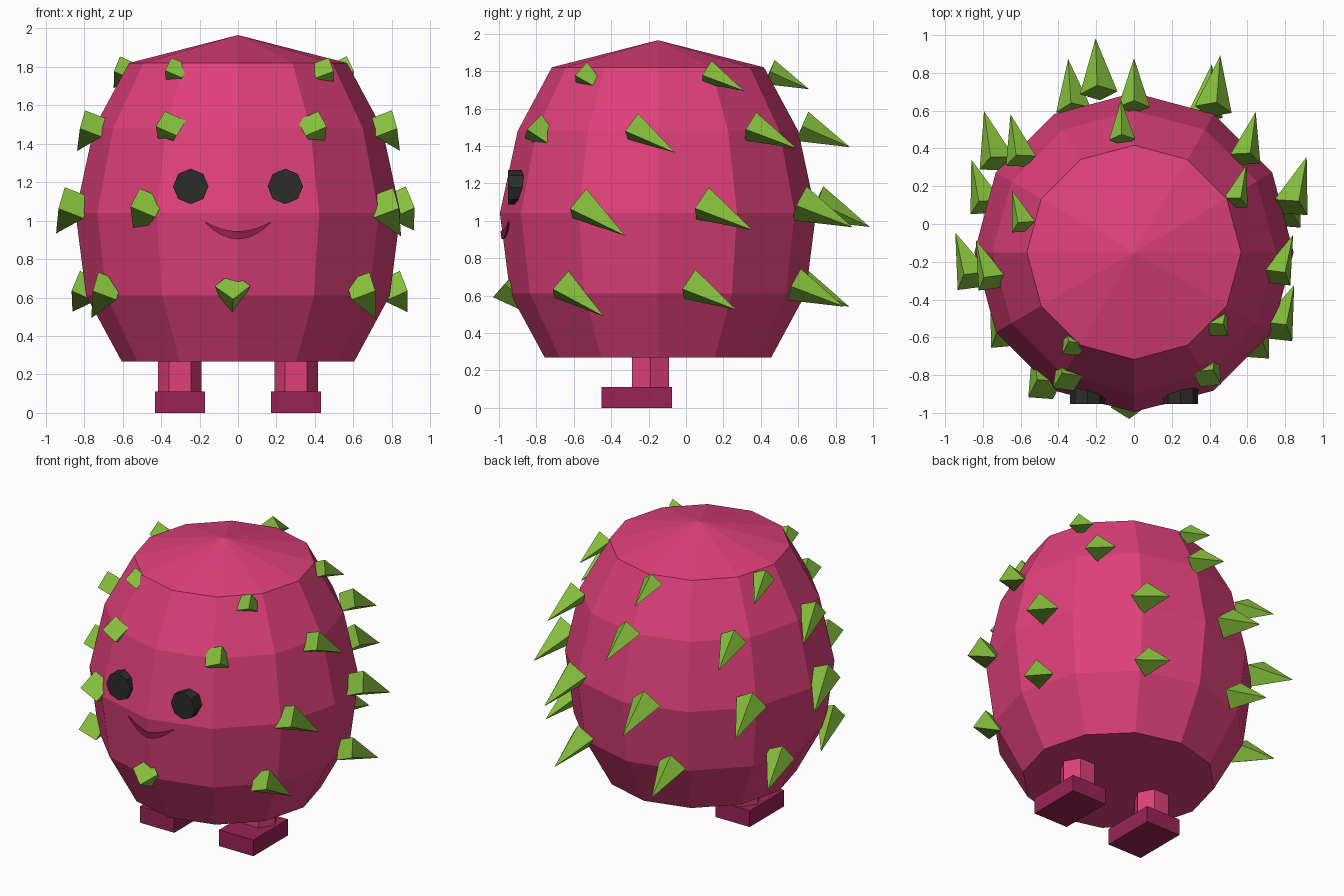
import bpy, bmesh, math
from mathutils import Vector, Matrix

if "Cube" in bpy.data.objects:
    bpy.data.objects.remove(bpy.data.objects["Cube"])

CY = -0.15  # body axis sits slightly towards the front


def material(name, hex_code):
    def linear(c):
        return c / 12.92 if c <= 0.04045 else ((c + 0.055) / 1.055) ** 2.4
    m = bpy.data.materials.new(name)
    rgb = [linear(int(hex_code[i:i + 2], 16) / 255) for i in (0, 2, 4)]
    m.diffuse_color = (*rgb, 1)
    m.use_nodes = True
    m.node_tree.nodes["Principled BSDF"].inputs["Base Color"].default_value = m.diffuse_color
    return m


PINK = material("fruit_pink", "DF407B")
DARK_PINK = material("dark_pink", "9A2456")
GREEN = material("leaf_green", "86C03C")
BLACK = material("eye_black", "2C2C2C")


def finish(name, bm, mat):
    bmesh.ops.recalc_face_normals(bm, faces=bm.faces)
    me = bpy.data.meshes.new(name)
    bm.to_mesh(me)
    bm.free()
    me.materials.append(mat)
    ob = bpy.data.objects.new(name, me)
    bpy.context.collection.objects.link(ob)
    return ob


def cone(name, mat, sides, r1, r2, depth, matrix):
    bm = bmesh.new()
    bmesh.ops.create_cone(bm, cap_ends=True, segments=sides, radius1=r1,
                          radius2=r2, depth=depth, matrix=matrix)
    return finish(name, bm, mat)


# Body: twelve-sided barrel with a low pointed cap
PROFILE = [(0.605, 0.268), (0.79, 0.61), (0.845, 1.04), (0.75, 1.48), (0.567, 1.82)]
SIDES = 12
bm = bmesh.new()
rings = []
for r, z in PROFILE:
    rings.append([bm.verts.new((r * math.cos(math.tau * i / SIDES),
                                CY + r * math.sin(math.tau * i / SIDES), z))
                  for i in range(SIDES)])
for lo, hi in zip(rings, rings[1:]):
    for i in range(SIDES):
        j = (i + 1) % SIDES
        bm.faces.new((lo[i], lo[j], hi[j], hi[i]))
bm.faces.new(rings[0][::-1])
apex = bm.verts.new((0, CY, 1.965))
for i in range(SIDES):
    bm.faces.new((rings[-1][i], rings[-1][(i + 1) % SIDES], apex))
finish("body", bm, PINK)

# Legs, feet and eyes, one per side
for s, side in ((-1, "left"), (1, "right")):
    cone("leg_" + side, PINK, 6, 0.113, 0.113, 0.2,
         Matrix.Translation((s * 0.302, -0.19, 0.2)) @ Matrix.Rotation(math.pi / 6 * 3, 4, 'Z'))
    bm = bmesh.new()
    bmesh.ops.create_cube(bm, size=1, matrix=Matrix.Translation((s * 0.302, -0.263, 0.056))
                          @ Matrix.Diagonal((0.262, 0.375, 0.112, 1)))
    finish("foot_" + side, bm, DARK_PINK)
    cone("eye_" + side, BLACK, 8, 0.092, 0.092, 0.1,
         Matrix.Translation((s * 0.246, -0.903, 1.178)) @ Matrix.Rotation(math.pi / 2, 4, 'X'))


# Smile: crescent that follows the front of the body
def front_y(x, z):
    r = 0.79 + (0.845 - 0.79) * (z - 0.61) / 0.43
    return CY - r + abs(x) * math.tan(math.pi / 12)


bm = bmesh.new()
STEPS = 8
columns = []
for i in range(STEPS + 1):
    t = -1 + 2 * i / STEPS
    x = 0.17 * t
    top = 0.945 + 0.05 * t * t
    low = 0.903 + 0.085 * t * t
    columns.append([bm.verts.new((x, front_y(x, z) + dy, z))
                    for z, dy in ((top, -0.009), (low, -0.009), (low, 0.03), (top, 0.03))])
for a, b in zip(columns, columns[1:]):
    for k in range(4):
        bm.faces.new((a[k], a[(k + 1) % 4], b[(k + 1) % 4], b[k]))
bm.faces.new(columns[0])
bm.faces.new(columns[-1])
finish("smile", bm, DARK_PINK)

# Spikes: four rows of four-sided cones swept backwards and down
# (row height, ring radius, spike width radius, spike length, angles in degrees)
ROWS = [
    (1.795, 0.60, 0.070, 0.23, (26, 96, 167, 238, 317)),
    (1.505, 0.77, 0.085, 0.28, (350, 40, 90, 141, 192, 243, 300)),
    (1.093, 0.865, 0.100, 0.315, (331, 16, 61, 102.5, 147, 190, 237)),
    (0.660, 0.82, 0.093, 0.295, (321, 12, 62.5, 113, 163, 214, 268)),
]
for row, (z, ring, width, length, angles) in enumerate(ROWS, 1):
    for n, angle in enumerate(angles, 1):
        a = math.radians(angle)
        out = Vector((math.cos(a), math.sin(a), 0))
        axis = (Vector((0, 0.85, -0.5)) + out * 0.3).normalized()
        base = Vector((0, CY, z)) + out * ring
        turn = Vector((0, 0, 1)).rotation_difference(axis).to_matrix().to_4x4()
        cone(f"spike_{row}_{n}", GREEN, 4, width, 0, length,
             Matrix.Translation(base + axis * length / 2) @ turn)
